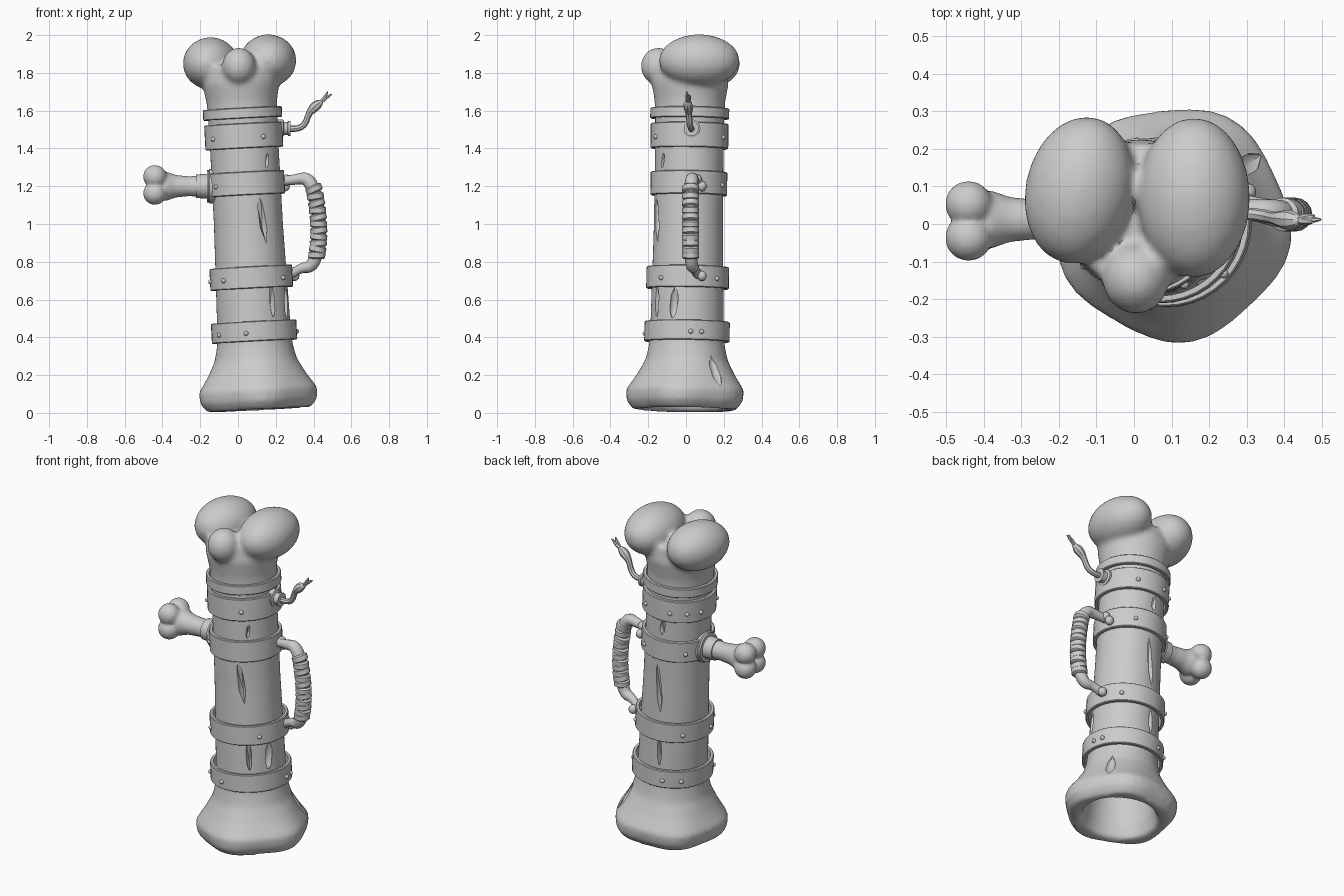
import bpy, bmesh, math
from math import sin, cos, pi, radians
from mathutils import Matrix, Vector

if "Cube" in bpy.data.objects:
    bpy.data.objects.remove(bpy.data.objects["Cube"])

GREY = (0.6, 0.6, 0.6, 1)
grey = bpy.data.materials.new("plain grey")
grey.use_nodes = True
grey.diffuse_color = GREY
grey.node_tree.nodes["Principled BSDF"].inputs["Base Color"].default_value = GREY

LEAN_X, LEAN_Y = -0.053, 0.0125


def axis(z):
    """Point on the leaning centre line of the barrel."""
    return Vector((0.108 + LEAN_X * z, LEAN_Y * z, z))


def on_barrel(z, angle, r):
    p = axis(z) + Vector((r * cos(angle), r * sin(angle), 0))
    p.z -= LEAN_X * r * cos(angle) + LEAN_Y * r * sin(angle)
    return p


def add(name, bm):
    mesh = bpy.data.meshes.new(name)
    bmesh.ops.recalc_face_normals(bm, faces=bm.faces)
    bm.to_mesh(mesh)
    bm.free()
    ob = bpy.data.objects.new(name, mesh)
    bpy.context.collection.objects.link(ob)
    mesh.materials.append(grey)
    return ob


def finish(ob, angle=40):
    """Apply the modifiers and shade smooth, keeping sharp edges."""
    bpy.ops.object.select_all(action='DESELECT')
    ob.select_set(True)
    bpy.context.view_layer.objects.active = ob
    bpy.ops.object.convert(target='MESH')
    bpy.ops.object.shade_smooth_by_angle(angle=radians(angle))
    return ob


def lathe(bm, profile, place, n=40, closed=False):
    """Skin rings of place(height, angle, radius); cap the ends or close the loop."""
    rings = [[bm.verts.new(place(h, 2 * pi * i / n, r)) for i in range(n)]
             for h, r in profile]
    pairs = list(zip(rings, rings[1:]))
    if closed:
        pairs.append((rings[-1], rings[0]))
    else:
        bm.faces.new(rings[0])
        bm.faces.new(rings[-1])
    for a, b in pairs:
        for i in range(n):
            j = (i + 1) % n
            bm.faces.new((a[i], a[j], b[j], b[i]))


def ball(bm, centre, size, turn=None, detail=3):
    m = Matrix.Translation(centre) @ (turn or Matrix()) @ Matrix.Diagonal((*size, 1))
    bmesh.ops.create_icosphere(bm, subdivisions=detail, radius=1, matrix=m)


def melt(ob, voxel, rounds):
    """Fuse overlapping pieces into one soft skin."""
    ob.modifiers.new("fuse", 'REMESH').voxel_size = voxel
    soft = ob.modifiers.new("soften", 'SMOOTH')
    soft.factor, soft.iterations = 0.5, rounds


def tube(name, points, radii, resolution=4, order=3):
    cu = bpy.data.curves.new(name, 'CURVE')
    cu.dimensions, cu.bevel_depth, cu.bevel_resolution = '3D', 1, resolution
    cu.use_fill_caps = True
    sp = cu.splines.new('NURBS')
    sp.points.add(len(points) - 1)
    sp.use_endpoint_u, sp.order_u, sp.resolution_u = True, order, 5
    for p, co, r in zip(sp.points, points, radii):
        p.co, p.radius = (*co, 1), r
    ob = bpy.data.objects.new(name, cu)
    bpy.context.collection.objects.link(ob)
    cu.materials.append(grey)
    return finish(ob)


# Hollow bone barrel with a lumpy flared mouth and knuckles on top
def bone_point(z, a, r):
    flare = max(0, 1 - z / 0.3) if r > 0.23 else 0
    return on_barrel(z, a, r * (1 + flare * 0.05 * cos(5 * a + 1)))


bm = bmesh.new()
lathe(bm, [(0.9, 0.13), (0.1, 0.19), (0.02, 0.215), (0.015, 0.27), (0.06, 0.305),
           (0.12, 0.312), (0.2, 0.26), (0.28, 0.218), (0.36, 0.2), (0.45, 0.195),
           (1.0, 0.183), (1.5, 0.182), (1.65, 0.187), (1.75, 0.205), (1.84, 0.19)],
      bone_point)
ball(bm, (-0.145, 0.09, 1.85), (0.145, 0.2, 0.14), Matrix.Rotation(radians(-12), 4, 'Z'))
ball(bm, (0.16, 0.07, 1.865), (0.15, 0.215, 0.14))
ball(bm, (0.005, -0.145, 1.835), (0.09, 0.095, 0.1))
bone = add("bone_barrel", bm)
melt(bone, 0.013, 10)

# Cracks carved into the bone: angle, height, half length, half width, slant
bm = bmesh.new()
for deg, z, length, width, slant in [
        (-66, 1.03, 0.14, 0.022, 9), (-57, 0.58, 0.1, 0.018, 3), (-22, 0.57, 0.1, 0.025, -4),
        (93, 0.97, 0.17, 0.018, 4), (100, 0.58, 0.09, 0.015, 0), (95, 1.35, 0.06, 0.018, -5),
        (-50, 1.33, 0.05, 0.012, -8)]:
    a = radians(deg)
    turn = Matrix.Rotation(a, 4, 'Z') @ Matrix.Rotation(radians(slant), 4, 'X')
    ball(bm, on_barrel(z, a, 0.188), (0.028, width, length), turn, 1)
turn = Matrix.Rotation(radians(37), 4, 'Z') @ Matrix.Rotation(radians(-28), 4, 'Y')
ball(bm, on_barrel(0.21, radians(37), 0.255), (0.025, 0.03, 0.1), turn, 1)
cutter = add("crack_cutter", bm)
cutter.hide_render = True
cut = bone.modifiers.new("cracks", 'BOOLEAN')
cut.operation, cut.solver, cut.object = 'DIFFERENCE', 'EXACT', cutter
finish(bone)
bpy.data.objects.remove(cutter)

# Metal bands with rivets
for i, (z, half, r, rivets) in enumerate([
        (0.43, 0.053, 0.226, (-101, 5, 20, 110, 137, 215)),
        (0.715, 0.058, 0.219, (-132, -40, 45, 137, 190)),
        (1.213, 0.062, 0.203, (-142, 15, 60, 137)),
        (1.465, 0.066, 0.206, (-142, -60, 60, 110, 137, 160)),
        (1.585, 0.028, 0.209, ())]):
    bm = bmesh.new()
    lathe(bm, [(z - half, r - 0.018), (z - half, r - 0.004), (z - half + 0.004, r),
               (z + half - 0.004, r), (z + half, r - 0.004), (z + half, r - 0.018)],
          on_barrel, closed=True)
    for deg in rivets:
        ball(bm, on_barrel(z - 0.01, radians(deg), r), [0.013] * 3, detail=2)
    finish(add(f"band_{i + 1}", bm))


# Side peg: a socket collar holding a little bone
def along_x(y, z):
    return lambda x, a, r: Vector((x, y + r * cos(a), z + r * sin(a)))


peg_at = along_x(0.012, 1.2)
bm = bmesh.new()
lathe(bm, [(-0.12, 0.092), (-0.15, 0.092), (-0.155, 0.085), (-0.165, 0.085), (-0.165, 0.066),
           (-0.222, 0.062), (-0.222, 0.05)], peg_at, 28)
finish(add("peg_socket", bm), 30)
bm = bmesh.new()
lathe(bm, [(-0.18, 0.058), (-0.26, 0.053), (-0.33, 0.06), (-0.38, 0.078), (-0.42, 0.07)],
      peg_at, 24)
for y in (-1, 1):
    for z in (-1, 1):
        ball(bm, (-0.44, 0.008 + 0.045 * y, 1.207 + 0.044 * z), (0.063, 0.062, 0.062))
peg = add("peg_bone", bm)
melt(peg, 0.009, 6)
finish(peg)

# Carrying handle with a cord wrap
path = [(0.22, 0.05, 1.225), (0.3, 0.04, 1.235), (0.37, 0.03, 1.245), (0.41, 0.025, 1.16),
        (0.435, 0.025, 1.0), (0.425, 0.025, 0.86), (0.39, 0.03, 0.77), (0.33, 0.045, 0.77),
        (0.26, 0.065, 0.72)]
tube("handle_core", path, [0.024, 0.026, 0.036, 0.036, 0.034, 0.034, 0.034, 0.024, 0.022])
grip = [Vector(p) for p in path[3:6]]
bm = bmesh.new()
TURNS = 11
for i in range(TURNS):
    t = i / (TURNS - 1)
    p = (grip[0] * (1 - t) ** 2 + (2 * grip[1] - (grip[0] + grip[2]) / 2) * 2 * t * (1 - t)
         + grip[2] * t * t)
    p += Vector((-0.008, 0, 0.025 * (1 - 2 * t)))
    lean = radians(18 - 26 * t + 7 * (-1) ** i)
    m = Matrix.Translation(p) @ Matrix.Rotation(-lean, 4, 'Y')
    lathe(bm, [(-0.02, 0.036), (-0.013, 0.045), (0.013, 0.045), (0.02, 0.036)],
          lambda h, a, r: m @ Vector((r * cos(a), r * sin(a), h)), 16)
finish(add("handle_wrap", bm))

# Knotted cord ends where the handle meets the bands
bm = bmesh.new()
for x, y, z in [(0.255, 0.06, 1.235), (0.25, 0.085, 1.2), (0.295, 0.055, 0.745),
                (0.3, 0.085, 0.725)]:
    ball(bm, (x, y, z), (0.026, 0.025, 0.028), detail=2)
finish(add("handle_knots", bm))

# Fuse socket and curling fuse with a frayed tip
bm = bmesh.new()
lathe(bm, [(0.2, 0.048), (0.238, 0.048), (0.243, 0.034), (0.262, 0.034), (0.266, 0.04),
           (0.277, 0.04), (0.277, 0.02)], along_x(0.028, 1.506), 24)
finish(add("fuse_socket", bm), 30)
tube("fuse", [(0.25, 0.028, 1.506), (0.31, 0.028, 1.5), (0.355, 0.02, 1.525), (0.375, 0.015, 1.585),
              (0.4, 0.012, 1.615), (0.425, 0.01, 1.635), (0.445, 0.01, 1.65)],
     [0.018, 0.016, 0.017, 0.016, 0.027, 0.026, 0.01], 2)
for i, (x, y, z) in enumerate([(0.497, 0.012, 1.688), (0.475, 0.004, 1.702), (0.48, 0.022, 1.68)]):
    tube(f"fuse_strand_{i + 1}", [(0.435, 0.01, 1.642), (0.46, (y + 0.01) / 2, 1.665), (x, y, z)],
         [0.01, 0.015, 0.003], 1)
